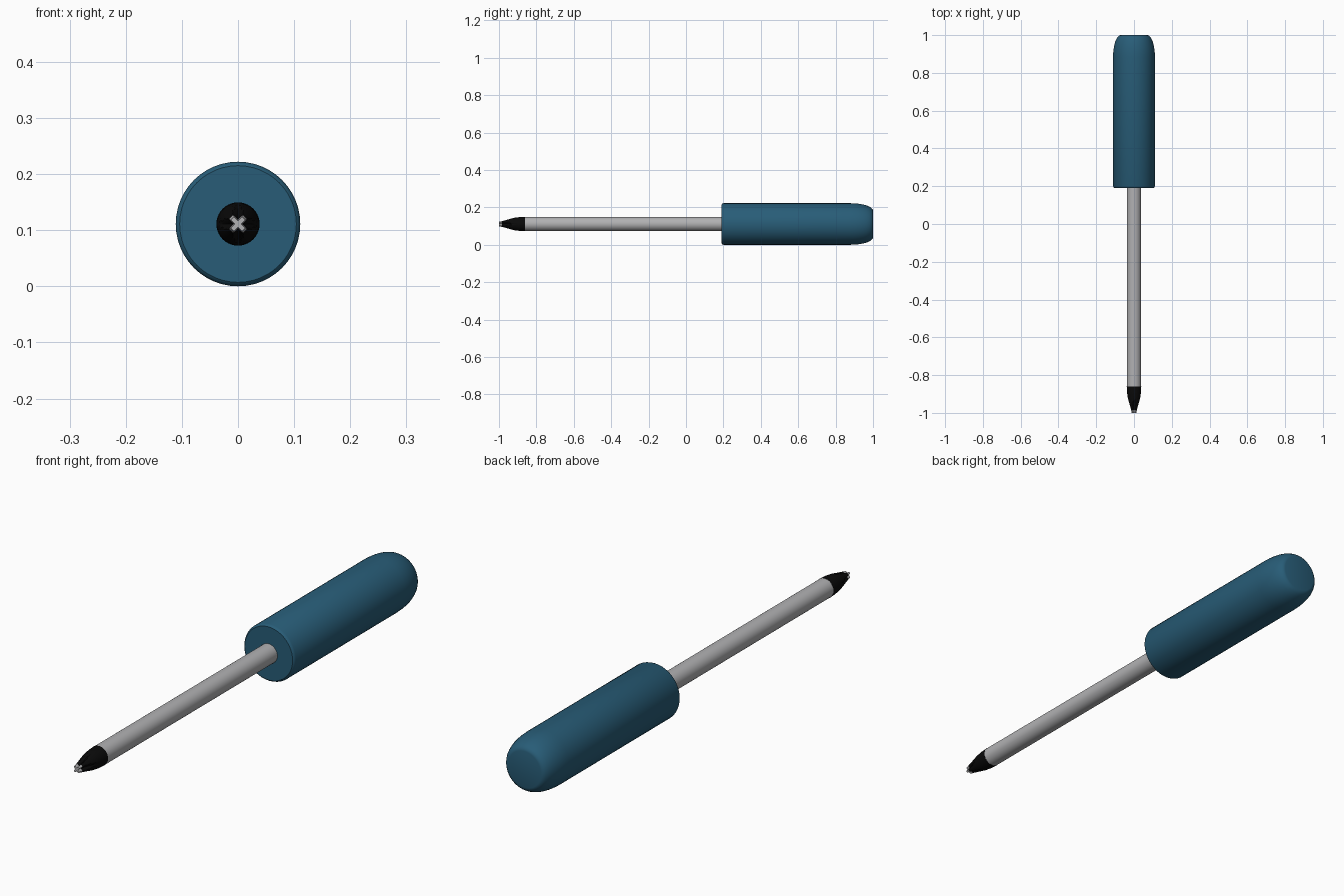
import bpy, bmesh, math

if "Cube" in bpy.data.objects:
    bpy.data.objects.remove(bpy.data.objects["Cube"])

AXIS_Z = 0.111


def material(name, rgb):
    m = bpy.data.materials.new(name)
    m.diffuse_color = (*rgb, 1)
    m.use_nodes = True
    m.node_tree.nodes["Principled BSDF"].inputs["Base Color"].default_value = m.diffuse_color
    return m


BLUE = material("handle blue", (0.021, 0.108, 0.185))
STEEL = material("steel grey", (0.44, 0.44, 0.45))
BLACK = material("tip black", (0.003, 0.003, 0.003))


def loft(name, sections, mats, n, angle=30):
    """Skin rings along y; each section is (y, radius function of angle)."""
    bm = bmesh.new()
    rings = []
    for y, radius in sections:
        ring = []
        for i in range(n):
            a = 2 * math.pi * i / n
            r = radius(a)
            ring.append(bm.verts.new((r * math.cos(a), y, AXIS_Z + r * math.sin(a))))
        rings.append(ring)
    for a, b in zip(rings, rings[1:]):
        for i in range(n):
            j = (i + 1) % n
            bm.faces.new((a[i], a[j], b[j], b[i]))
    bm.faces.new(rings[0])
    bm.faces.new(rings[-1])
    bmesh.ops.recalc_face_normals(bm, faces=bm.faces)
    me = bpy.data.meshes.new(name)
    bm.to_mesh(me)
    bm.free()
    for m in mats:
        me.materials.append(m)
    ob = bpy.data.objects.new(name, me)
    bpy.context.collection.objects.link(ob)
    bpy.ops.object.select_all(action='DESELECT')
    ob.select_set(True)
    bpy.context.view_layer.objects.active = ob
    bpy.ops.object.shade_smooth_by_angle(angle=math.radians(angle))
    return ob


def turned(profile):
    return [(y, lambda a, r=r: r) for y, r in profile]


# Handle: small front chamfer, straight grip, rounded butt with flat end
handle = [(0.19, 0.104), (0.193, 0.108), (0.20, 0.111), (0.88, 0.111)]
for k in range(1, 9):
    t = math.radians(90 * k / 8)
    handle.append((0.88 + 0.12 * math.sin(t), 0.071 + 0.04 * math.cos(t)))
loft("handle", turned(handle), [BLUE], 48)

# Shaft, running a little way into the handle
loft("shaft", turned([(-0.86, 0.038), (0.25, 0.038)]), [STEEL], 32)


# Cross-shaped driver tip: a taper with four grooves that deepen to the end
def cross(radius, arm):
    def f(a):
        phi = abs((a + math.pi / 4) % (math.pi / 2) - math.pi / 4)
        return min(radius, arm / max(math.sin(math.pi / 4 - phi), 1e-6))
    return f


tip = [(-0.86, 0.0385, 0.05), (-0.89, 0.037, 0.04), (-0.92, 0.033, 0.025),
       (-0.945, 0.027, 0.015), (-0.965, 0.022, 0.009), (-0.985, 0.0175, 0.0055),
       (-1.0, 0.0145, 0.004)]
driver = loft("driver_tip", [(y, cross(r, w)) for y, r, w in tip], [BLACK, STEEL], 64)
for p in driver.data.polygons:
    p.material_index = 1 if p.center.y < -0.986 else 0
